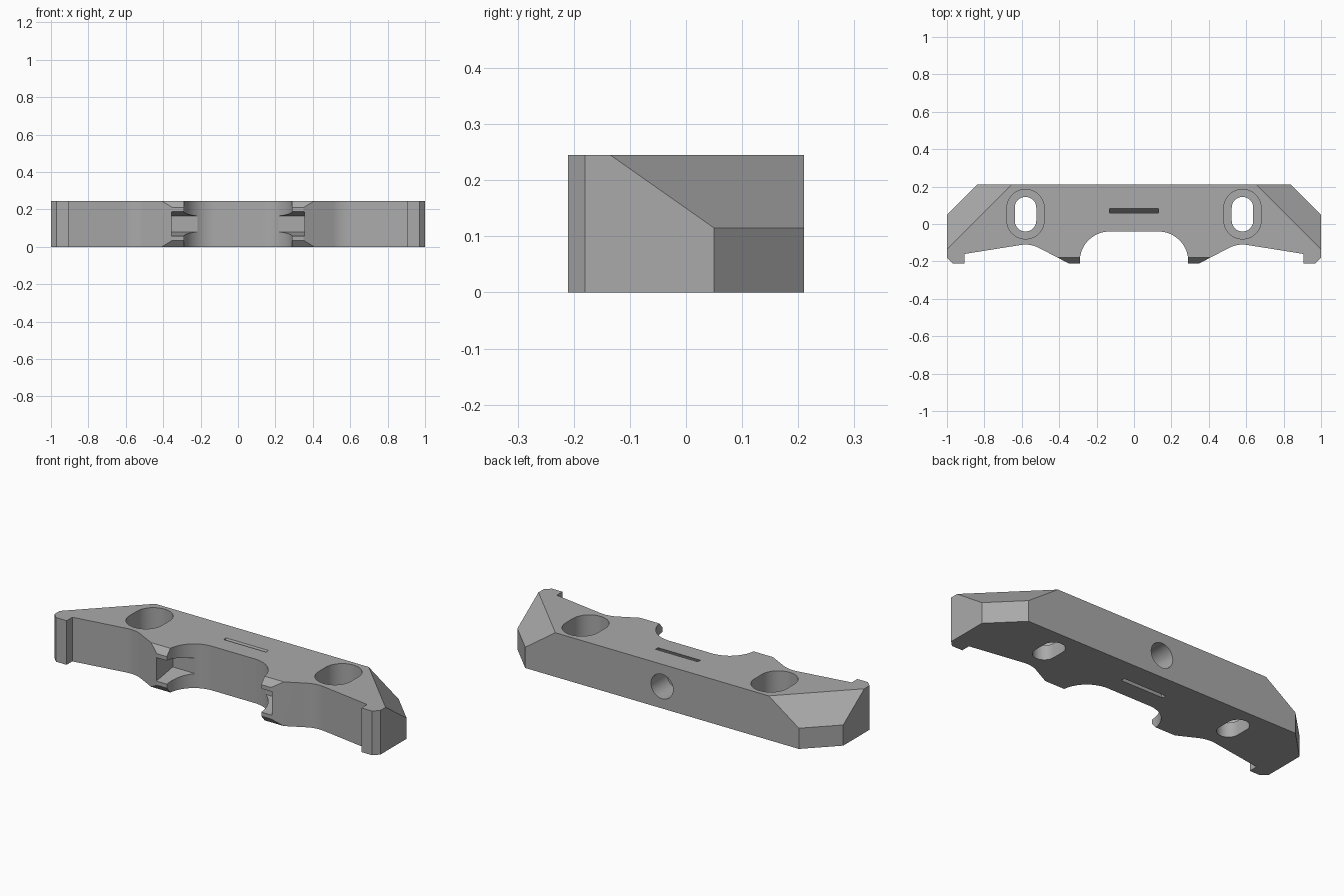
import bpy, bmesh, math
from mathutils import Matrix

if "Cube" in bpy.data.objects:
    bpy.data.objects.remove(bpy.data.objects["Cube"])

HEIGHT = 0.245

grey = bpy.data.materials.new("plain grey")
grey.use_nodes = True
grey.diffuse_color = (0.4, 0.4, 0.4, 1)
grey.node_tree.nodes["Principled BSDF"].inputs["Base Color"].default_value = (0.4, 0.4, 0.4, 1)


def prism(name, points, low, high, axes="xyz"):
    """Extrude a profile in the first two axes along the third."""
    bm = bmesh.new()
    order = ["xyz".index(a) for a in axes]

    def vert(p, d):
        co = [0, 0, 0]
        for axis, value in zip(order, (*p, d)):
            co[axis] = value
        return bm.verts.new(co)

    a = [vert(p, low) for p in points]
    b = [vert(p, high) for p in points]
    bm.faces.new(a)
    bm.faces.new(b)
    for i in range(len(a)):
        j = (i + 1) % len(a)
        bm.faces.new((a[i], a[j], b[j], b[i]))
    bmesh.ops.recalc_face_normals(bm, faces=bm.faces)
    mesh = bpy.data.meshes.new(name)
    bm.to_mesh(mesh)
    bm.free()
    mesh.materials.append(grey)
    obj = bpy.data.objects.new(name, mesh)
    bpy.context.collection.objects.link(obj)
    return obj


def arc(cx, cy, r, start, end, steps):
    angles = [math.radians(start + (end - start) * i / steps) for i in range(steps + 1)]
    return [(cx + r * math.cos(t), cy + r * math.sin(t)) for t in angles]


def stadium(x, y, r, half):
    return arc(x, y + half, r, 0, 180, 20) + arc(x, y - half, r, 180, 360, 20)


def cut(target, cutter):
    mod = target.modifiers.new(cutter.name, "BOOLEAN")
    mod.operation = "DIFFERENCE"
    mod.solver = "EXACT"
    mod.object = cutter
    bpy.context.view_layer.objects.active = target
    bpy.ops.object.modifier_apply(modifier=mod.name)
    bpy.data.objects.remove(cutter)


# Bracket body: half outline mirrored across x, with rounded underarms
half = [(0.84, 0.21), (1, 0.05), (1, -0.18), (0.97, -0.21), (0.905, -0.21), (0.905, -0.16)]
half += arc(0.58, -0.265, 0.155, 80, 120, 10)
half += [(0.35, -0.21), (0.29, -0.21)]
half += arc(0.13, -0.2, 0.16, 0, 90, 20)
outline = half + [(-x, y) for x, y in reversed(half)]
body = prism("bracket_body", outline, 0, HEIGHT)

for side in (1, -1):
    # Sloped outer back corner
    slope = prism("corner_cutter", [(1.05, 0.115), (0.8528, 0.2536), (0.8528, 0.4), (1.6, 0.4), (1.6, 0.115)],
                  -2, 2, "xzy")
    # The profile runs along the diagonal x + y
    turn = Matrix.Rotation(math.radians(45), 4, "Z") @ Matrix.Diagonal((math.sqrt(0.5), 1, 1, 1))
    slope.data.transform(turn)
    if side < 0:
        slope.data.transform(Matrix.Diagonal((-1, 1, 1, 1)))
        slope.data.flip_normals()
    cut(body, slope)

    # Elongated bolt hole with deep counterbore
    cut(body, prism("bolt_slot", stadium(side * 0.58, 0.0525, 0.0575, 0.035), -0.1, 0.4))
    cut(body, prism("counterbore", stadium(side * 0.58, 0.0525, 0.1, 0.0325), 0.08, 0.4))

    # Chamfers above and below the front horn
    x0, x1 = sorted((side * 0.25, side * 0.45))
    cut(body, prism("upper_chamfer", [(-0.18, 0.245), (-0.225, 0.1925), (-0.3, 0.3), (-0.18, 0.3)], x0, x1, "yzx"))
    cut(body, prism("lower_chamfer", [(-0.18, 0), (-0.225, 0.0525), (-0.3, -0.055), (-0.18, -0.055)], x0, x1, "yzx"))

    # Tapered notch inside the horn
    x0, x1 = sorted((side * 0.1, side * 0.355))
    cut(body, prism("horn_notch", [(-0.23, 0.055), (-0.17, 0.062), (-0.065, 0.08), (-0.065, 0.165),
                                   (-0.17, 0.183), (-0.23, 0.19)], x0, x1, "yzx"))

# Blind round hole in the back
cut(body, prism("back_hole", arc(0, 0.122, 0.068, 0, 348.75, 31), 0.07, 0.3, "xzy"))

# Curved strap channel from top to bottom, bowed towards the front
rise = HEIGHT / 2
channel = arc(0.3, rise, 0.27, 148, 212, 24) + arc(0.3, rise, 0.25, 212, 148, 24)
cut(body, prism("strap_channel", channel, -0.13, 0.13, "yzx"))

# Sharp edges stay crisp, curved walls stay smooth
bpy.ops.object.select_all(action="DESELECT")
body.select_set(True)
bpy.context.view_layer.objects.active = body
bpy.ops.object.shade_smooth_by_angle(angle=math.radians(25))
